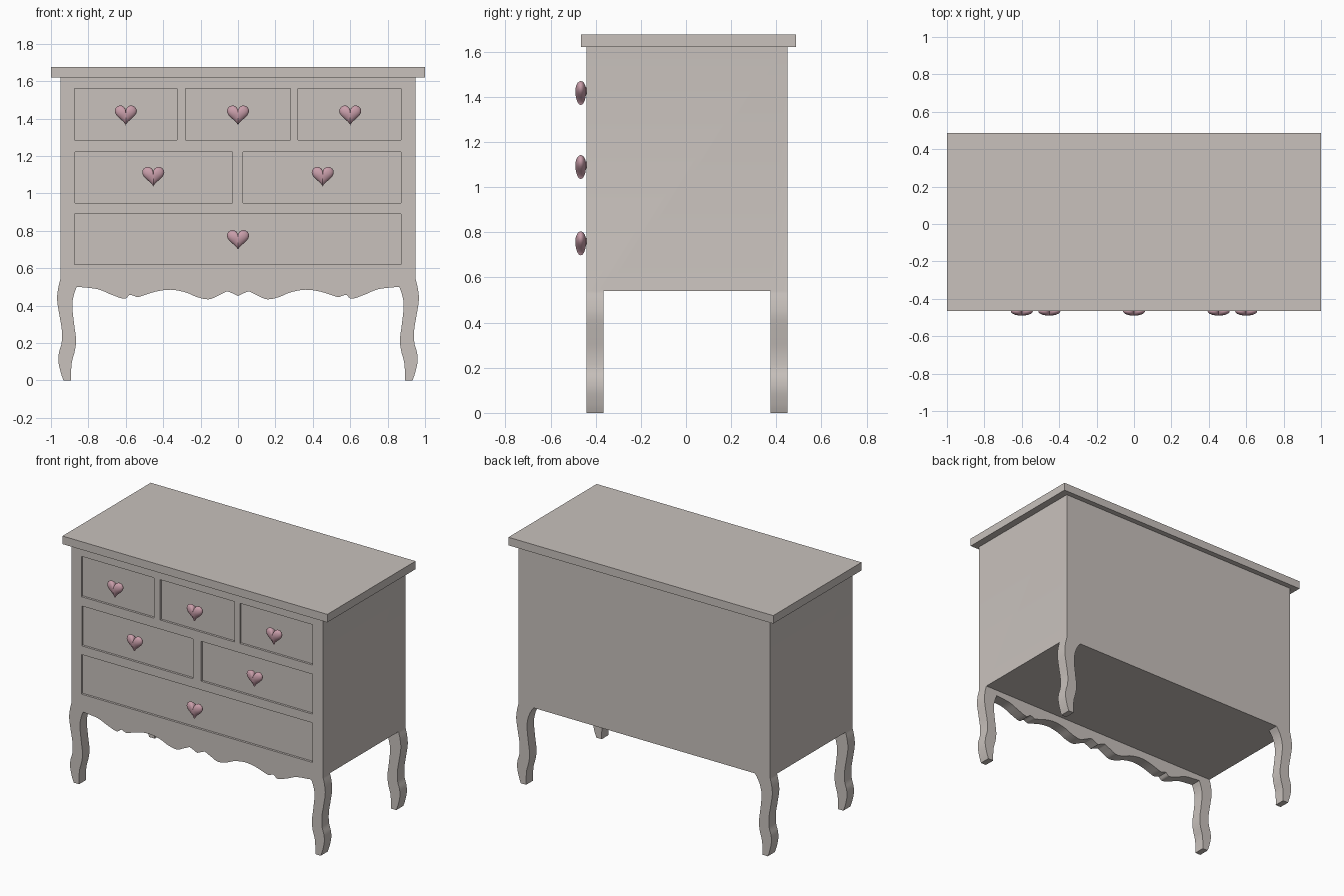
import bpy, bmesh
from math import sin, cos, pi, radians
from mathutils import Vector, Matrix

cube = bpy.data.objects.get("Cube")
if cube:
    bpy.data.objects.remove(cube, do_unlink=True)

FRONT, BACK, LEG = -0.44, 0.45, 0.075     # carcass front, back, leg thickness
BASE, TOP, HALF = 0.54, 1.62, 0.95        # carcass bottom, top, half width


def material(name, rgb):
    m = bpy.data.materials.new(name)
    m.use_nodes = True
    m.diffuse_color = (*rgb, 1)
    bsdf = next(n for n in m.node_tree.nodes if n.type == 'BSDF_PRINCIPLED')
    bsdf.inputs["Base Color"].default_value = (*rgb, 1)
    bsdf.inputs["Roughness"].default_value = 0.7
    return m


paint = material("warm grey paint", (0.58, 0.535, 0.505))
pink = material("dusty pink", (0.58, 0.34, 0.40))


def finish(name, bm, mat):
    bmesh.ops.recalc_face_normals(bm, faces=bm.faces)
    mesh = bpy.data.meshes.new(name)
    bm.to_mesh(mesh)
    bm.free()
    mesh.materials.append(mat)
    ob = bpy.data.objects.new(name, mesh)
    bpy.context.collection.objects.link(ob)
    return ob


def box(name, x0, x1, y0, y1, z0, z1):
    bm = bmesh.new()
    size = Matrix.Diagonal((x1 - x0, y1 - y0, z1 - z0, 1))
    place = Matrix.Translation(((x0 + x1) / 2, (y0 + y1) / 2, (z0 + z1) / 2))
    bmesh.ops.create_cube(bm, size=1, matrix=place @ size)
    return finish(name, bm, paint)


def smooth_run(points, steps=4):
    """Catmull-Rom curve through the points."""
    p = [Vector(q) for q in points]
    p = [2 * p[0] - p[1]] + p + [2 * p[-1] - p[-2]]
    out = []
    for a, b, c, d in zip(p, p[1:], p[2:], p[3:]):
        for i in range(steps):
            t = i / steps
            out.append(0.5 * (2 * b + (c - a) * t + (2 * a - 5 * b + 4 * c - d) * t * t
                              + (3 * b - a - 3 * c + d) * t ** 3))
    return out + [p[-2]]


def slab(name, outline, y0, y1):
    """Extrude an (x, z) outline from y0 to y1."""
    bm = bmesh.new()
    face = bm.faces.new([bm.verts.new((x, y0, z)) for x, z in outline])
    ext = bmesh.ops.extrude_face_region(bm, geom=[face])
    moved = [v for v in ext["geom"] if isinstance(v, bmesh.types.BMVert)]
    bmesh.ops.translate(bm, verts=moved, vec=(0, y1 - y0, 0))
    return finish(name, bm, paint)


def select(ob):
    bpy.ops.object.select_all(action='DESELECT')
    ob.select_set(True)
    bpy.context.view_layer.objects.active = ob


def combine(target, tool, operation):
    select(target)
    mod = target.modifiers.new("cut", 'BOOLEAN')
    mod.operation, mod.object, mod.solver = operation, tool, 'EXACT'
    bpy.ops.object.modifier_apply(modifier=mod.name)
    bpy.data.objects.remove(tool, do_unlink=True)


# Curved leg: inner edge downwards, outer edge upwards
inner = smooth_run([(.862, .5), (.877, .46), (.886, .4), (.876, .3), (.866, .22),
                    (.872, .16), (.888, .1), (.892, .05), (.892, 0)])
outer = smooth_run([(.933, 0), (.947, .04), (.96, .1), (.957, .15), (.943, .2),
                    (.942, .27), (.955, .35), (.967, .43), (.962, .49), (HALF, BASE)])
leg = [Vector((.835, BASE)), Vector((.85, .52))] + inner + outer

# Scalloped apron, centre outwards, one run per scallop
scallops = [[(0, .452), (.03, .466), (.055, .476)],
            [(.06, .476), (.1, .457), (.155, .434), (.22, .446), (.28, .471),
             (.36, .485), (.44, .475), (.53, .446)],
            [(.54, .446), (.57, .457)],
            [(.58, .457), (.61, .437), (.68, .46), (.75, .488), (.85, .5)]]
apron = [p for run in scallops for p in smooth_run(run)]


def mirrored(points):
    return [Vector((-x, z)) for x, z in reversed(points)]


# Carcass with front legs and apron in one piece, and the two back legs
carcass = box("carcass", -HALF, HALF, FRONT, BACK, BASE, TOP)
half = apron + inner + outer
combine(carcass, slab("front_apron", mirrored(half[1:]) + half, FRONT, FRONT + LEG), 'UNION')
for side, outline in (("left", leg), ("right", mirrored(leg))):
    combine(carcass, slab(side + "_back_leg", outline, BACK - LEG, BACK), 'UNION')

# Recessed drawer fronts: z range, then x ranges
rows = [(1.285, 1.56, [(-.875, -.325), (-.28, .28), (.322, .872)]),
        (.95, 1.222, [(-.872, -.03), (.028, .872)]),
        (.62, .89, [(-.875, .872)])]
for z0, z1, spans in rows:
    for x0, x1 in spans:
        combine(carcass, box("drawer_cutter", x0, x1, FRONT - .1, FRONT + .015, z0, z1),
                'DIFFERENCE')
select(carcass)
bpy.ops.object.shade_smooth_by_angle(angle=radians(35))

# Overhanging top
box("table_top", -1, 1, -.465, .487, TOP, 1.675)


# Heart-shaped knob: heart outline swept through a rounded lens, plus a stem
def heart_mesh(width=.059, depth=.024, segments=40, layers=10):
    bm = bmesh.new()
    rings = []
    for j in range(1, layers):
        a = pi * j / layers
        ring = []
        for i in range(segments):
            t = 2 * pi * i / segments
            x = sin(t) ** 3
            z = (13 * cos(t) - 5 * cos(2 * t) - 2 * cos(3 * t) - cos(4 * t)) / 16
            s = width * sin(a)
            ring.append(bm.verts.new((x * s, -depth * cos(a), z * s)))
        rings.append(ring)
    for r, q in zip(rings, rings[1:]):
        for i in range(segments):
            k = (i + 1) % segments
            bm.faces.new((r[i], r[k], q[k], q[i]))
    for ring, y in ((rings[0], -depth), (rings[-1], depth)):
        tip = bm.verts.new((0, y, 0))
        for i in range(segments):
            bm.faces.new((ring[i], ring[(i + 1) % segments], tip))
    bmesh.ops.create_cone(bm, cap_ends=True, segments=16, radius1=.015, radius2=.015, depth=.03,
                          matrix=Matrix.Translation((0, .03, 0)) @ Matrix.Rotation(pi / 2, 4, 'X'))
    return bm


knob = finish("top_middle_knob", heart_mesh(), pink)
select(knob)
bpy.ops.object.shade_smooth_by_angle(angle=radians(50))
knob.location = (0, -.466, 1.426)
for name, x, z in (("top_left_knob", .6, 1.426), ("top_right_knob", -.6, 1.426),
                   ("middle_left_knob", .453, 1.098), ("middle_right_knob", -.453, 1.098),
                   ("bottom_knob", 0, .76)):
    copy = bpy.data.objects.new(name, knob.data)
    copy.location = (x, -.466, z)
    bpy.context.collection.objects.link(copy)
